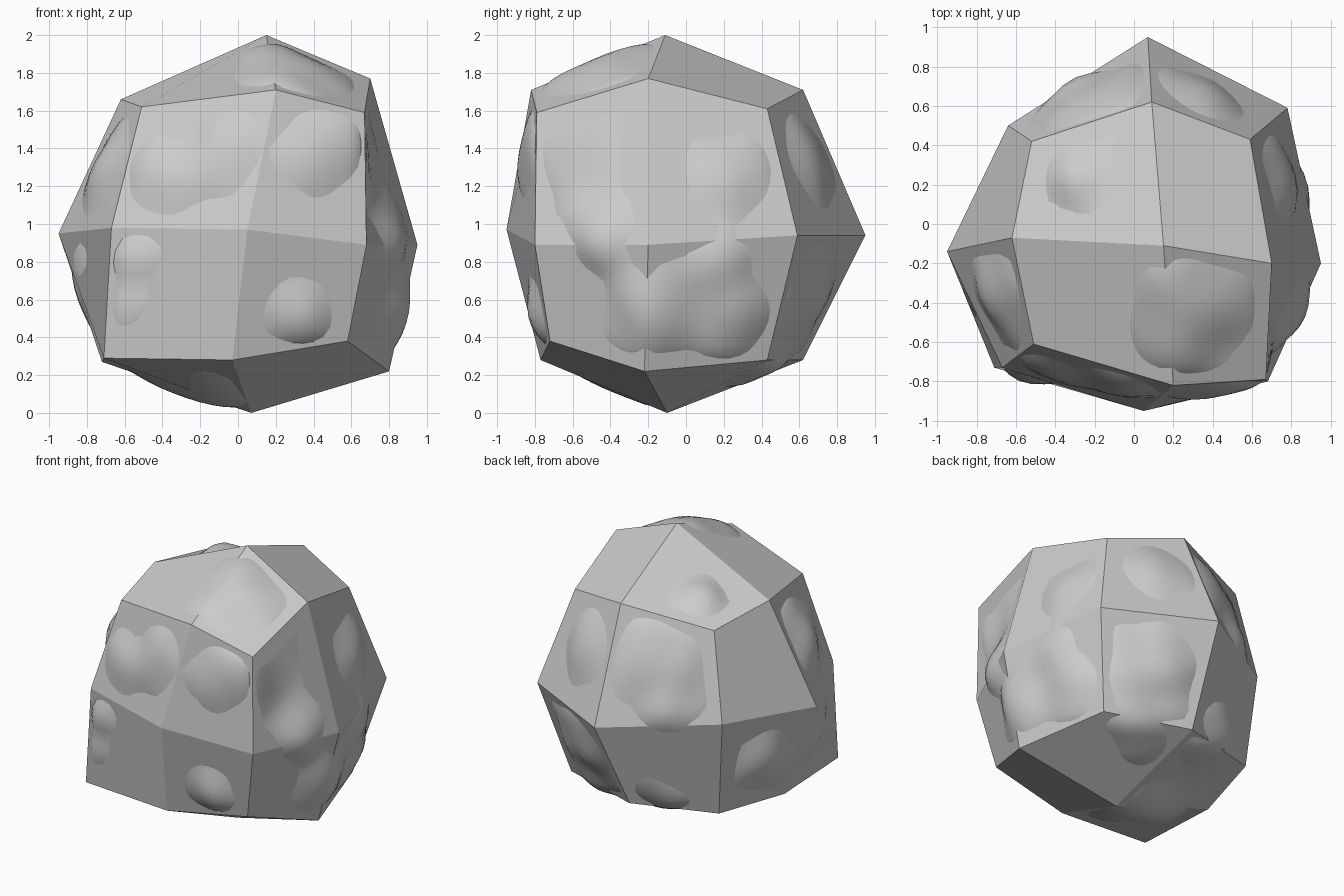
import bpy, bmesh, math
from itertools import product
from mathutils import Vector

if "Cube" in bpy.data.objects:
    bpy.data.objects.remove(bpy.data.objects["Cube"])

CENTRE = Vector((0, 0, 0.97))

# Cage points of a once-divided cube, ordered x, then y, then z from -1 to 1
keys = [k for k in product((-1, 0, 1), repeat=3) if any(k)]
points = [
    (-.71, -.73, .29), (-.67, -.73, .98), (-.51, -.61, 1.62),
    (-.72, -.1, .27), (-.95, -.14, .95), (-.62, -.07, 1.66),
    (-.58, .45, .30), (-.64, .50, .98), (-.52, .42, 1.60),
    (-.03, -.77, .28), (.05, -.95, .97), (.20, -.82, 1.71),
    (.07, -.1, 0), (.15, -.11, 2),
    (.02, .62, .28), (.07, .95, .94), (.09, .62, 1.71),
    (.58, -.72, .38), (.68, -.80, .89), (.67, -.79, 1.59),
    (.80, -.22, .22), (.95, -.2, .89), (.70, -.2, 1.77),
    (.62, .43, .28), (.78, .59, .94), (.59, .43, 1.61)]


def cage():
    """Closed cage with four quads on each of the six sides."""
    bm = bmesh.new()
    v = {k: bm.verts.new(p) for k, p in zip(keys, points)}
    for axis, side, a, b in product(range(3), (-1, 1), (-1, 0), (-1, 0)):
        quad = []
        for i, j in ((a, b), (a + 1, b), (a + 1, b + 1), (a, b + 1)):
            k = [i, j]
            k.insert(axis, side)
            quad.append(v[tuple(k)])
        bm.faces.new(quad)
    bmesh.ops.recalc_face_normals(bm, faces=bm.faces)
    return bm


def finish(bm, name, smooth):
    me = bpy.data.meshes.new(name)
    for f in bm.faces:
        f.smooth = smooth
    bm.to_mesh(me)
    bm.free()
    ob = bpy.data.objects.new(name, me)
    bpy.context.collection.objects.link(ob)
    return ob


# Faceted rock
finish(cage(), "faceted_rock", False)

# Worn swellings that break through the facets: x, y, z, spread
bumps = [
    (-.42, -.80, 1.27, .28), (-.08, -.85, 1.38, .28), (.42, -.82, 1.38, .28),
    (-.57, -.78, .55, .20), (-.55, -.78, .80, .18), (.34, -.82, .50, .19),
    (.84, -.45, .92, .22), (.88, -.15, .52, .32), (.80, .25, .50, .32),
    (.88, .18, .78, .24), (.80, .27, 1.28, .28),
    (.25, -.45, 1.85, .40), (-.30, .25, 1.78, .20),
    (-.25, .74, 1.38, .42), (-.33, .71, 1.05, .28), (.36, .72, 1.36, .36),
    (.38, .70, .60, .38), (-.25, .60, .40, .32), (.35, .40, .20, .38),
    (-.32, -.32, .11, .42), (-.12, -.15, .06, .28),
    (-.85, -.38, .65, .34), (-.80, .12, .55, .26), (-.76, -.40, 1.32, .32)]
bumps = [((Vector(b[:3]) - CENTRE).normalized(), b[3]) for b in bumps]

# Smooth inner rock, rounded at the cage corners, showing only at the swellings
bm = cage()
bmesh.ops.subdivide_edges(bm, edges=bm.edges, cuts=11, use_grid_fill=True)
for _ in range(10):
    bmesh.ops.smooth_vert(bm, verts=bm.verts, factor=0.5,
                          use_axis_x=True, use_axis_y=True, use_axis_z=True)
for v in bm.verts:
    d = (v.co - CENTRE).normalized()
    # Neighbouring swellings blend into one another
    total = sum(math.exp(-((d - c).length / r) ** 2 * 1.1) ** 3 for c, r in bumps)
    swell = min(total ** (1 / 3), 1.1)
    ripple = 0.010 * math.sin(11 * d.x + 4 * d.z) * math.sin(12 * d.y + 7 * d.z + 1)
    v.co += d * (0.085 * swell - 0.032 + ripple)
    v.co.z = max(v.co.z, 0.01)
finish(bm, "worn_rock", True)
